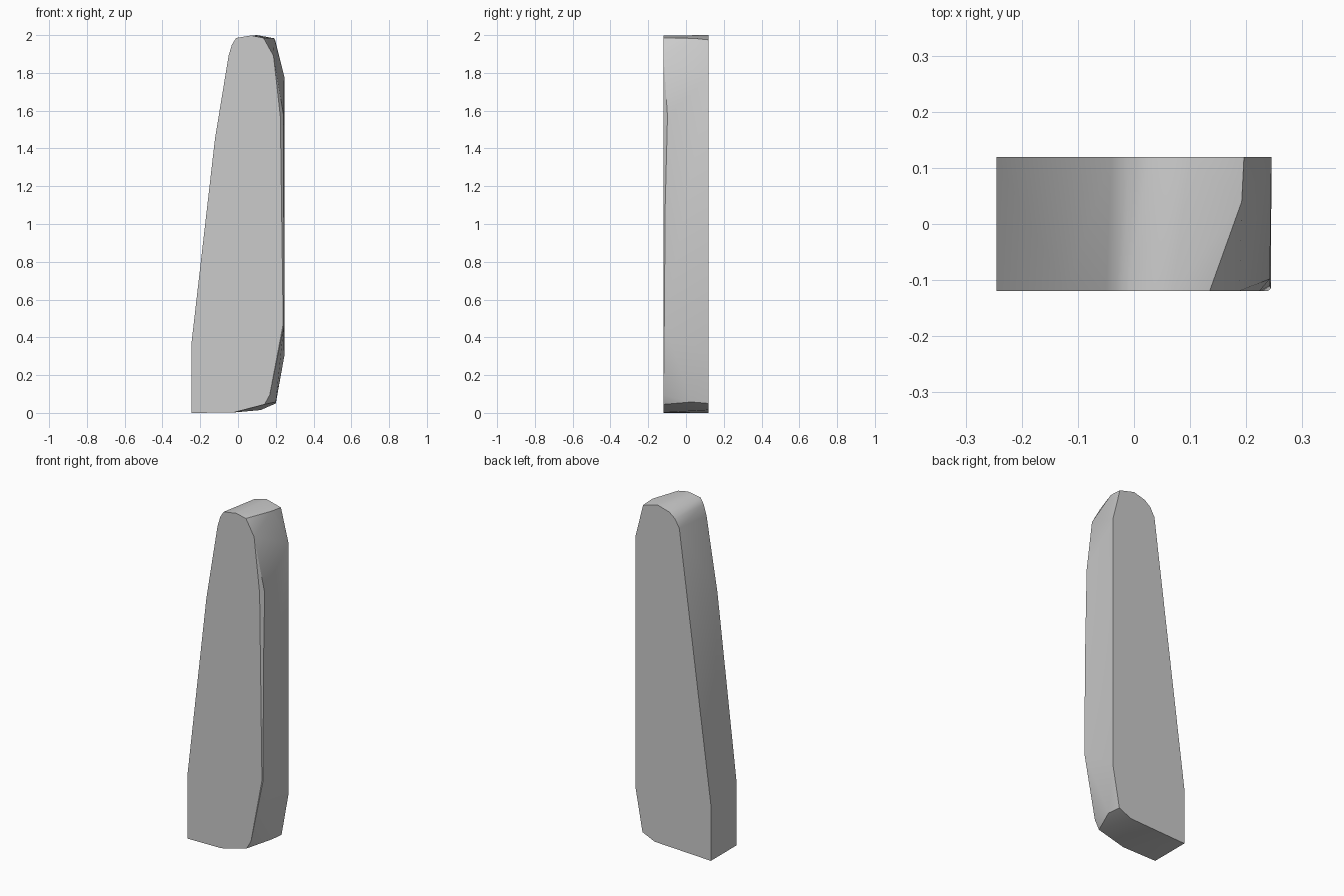
import bpy
import bmesh
from math import radians

cube = bpy.data.objects.get("Cube")
if cube:
    bpy.data.objects.remove(cube, do_unlink=True)

HALF_DEPTH = 0.119

# Front outline (x, z)
front_outline = [(-0.245, 0), (-0.245, 0.38), (-0.122, 1.45), (-0.05, 1.89),
                 (-0.032, 1.95), (-0.01, 1.985), (0.07, 1.998), (0.135, 1.985),
                 (0.188, 1.89), (0.224, 1.57), (0.23, 1.1), (0.239, 0.47),
                 (0.168, 0.095), (0.14, 0.045), (-0.025, 0.002)]

# Back outline (x, z)
back_outline = [(-0.245, 0), (-0.245, 0.33), (-0.04, 1.9), (-0.012, 1.95),
                (0.026, 1.98), (0.1, 2.0), (0.196, 1.975), (0.245, 1.78),
                (0.245, 0.3), (0.2, 0.05), (0.12, 0.015)]

# Crease corners between the two outlines (x, y, z)
side_creases = [(0.242, -0.098, 1.57), (0.242, -0.11, 1.1), (0.244, -0.115, 0.47),
                (0.192, 0.04, 1.983), (0.2, 0.03, 0.058)]

# Faceted body: wrap both outlines and the creases in one skin
bm = bmesh.new()
for x, z in front_outline:
    bm.verts.new((x, -HALF_DEPTH, z))
for x, z in back_outline:
    bm.verts.new((x, HALF_DEPTH, z))
for corner in side_creases:
    bm.verts.new(corner)
hull = bmesh.ops.convex_hull(bm, input=bm.verts[:])
loose = {g for g in hull["geom_interior"] + hull["geom_unused"]
         if isinstance(g, bmesh.types.BMVert) and g.is_valid and not g.link_faces}
bmesh.ops.delete(bm, geom=list(loose), context='VERTS')
bmesh.ops.dissolve_limit(bm, angle_limit=radians(0.3),
                         verts=bm.verts[:], edges=bm.edges[:])
bmesh.ops.recalc_face_normals(bm, faces=bm.faces[:])

mesh = bpy.data.meshes.new("tapered_block")
bm.to_mesh(mesh)
bm.free()
block = bpy.data.objects.new("tapered_block", mesh)
bpy.context.collection.objects.link(block)

# Plain grey material
grey = bpy.data.materials.new("plain_grey")
grey.use_nodes = True
colour = (0.6, 0.6, 0.6, 1)
grey.diffuse_color = colour
grey.node_tree.nodes["Principled BSDF"].inputs["Base Color"].default_value = colour
mesh.materials.append(grey)

# Smooth the gentle bends, keep the hard edges
bpy.ops.object.select_all(action='DESELECT')
block.select_set(True)
bpy.context.view_layer.objects.active = block
bpy.ops.object.shade_smooth_by_angle(angle=radians(30))
